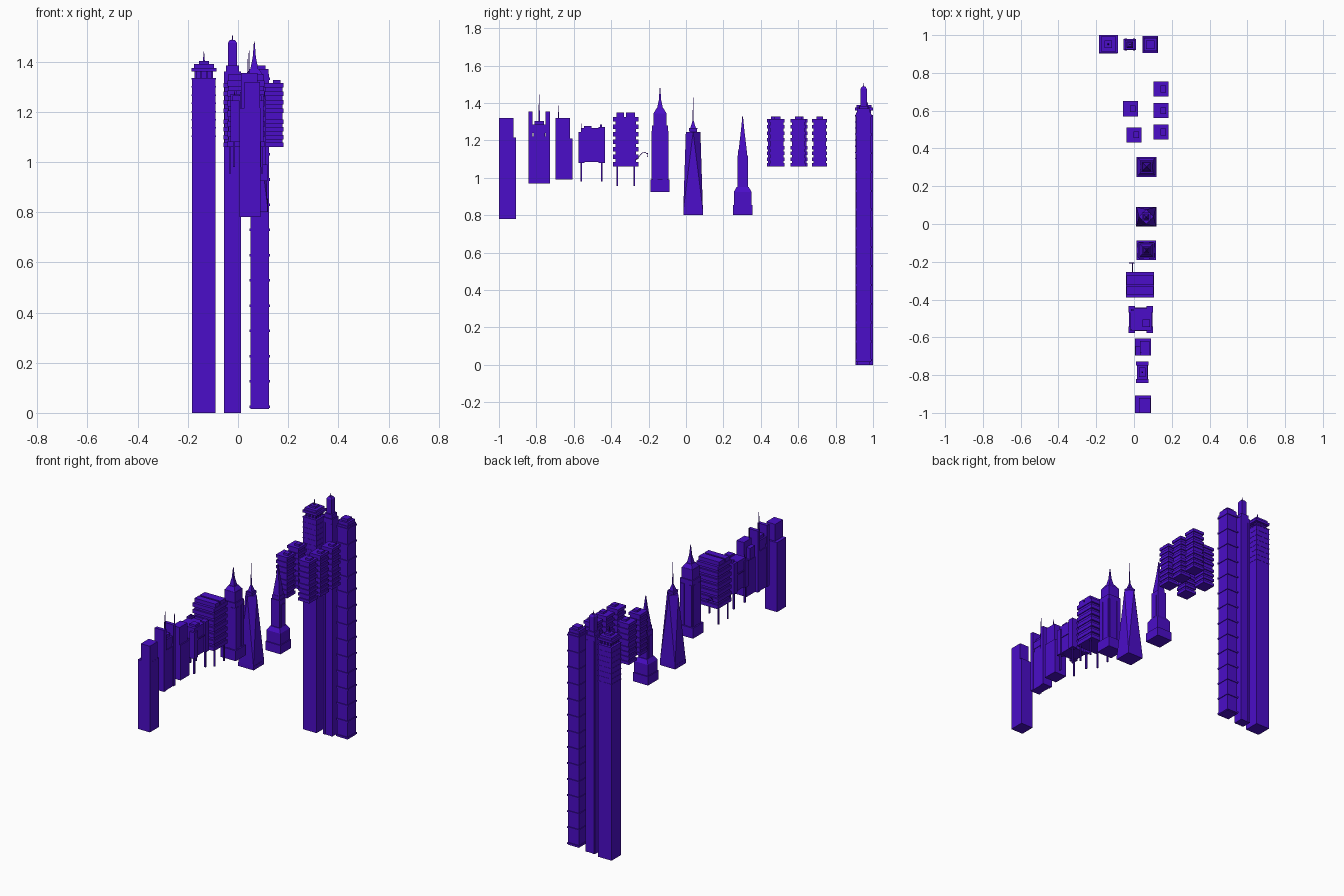
import bpy, bmesh, math
from mathutils import Vector

mat = bpy.data.materials.new("indigo")
mat.diffuse_color = (0.07, 0.004, 0.58, 1)


class Tower:
    """Collects simple solids around a centre point into one object."""
    def __init__(self, name, cx, cy):
        self.name, self.cx, self.cy = name, cx, cy
        self.bm = bmesh.new()

    def loft(self, z0, z1, w0, d0, w1, d1, x=0, y=0):
        lo, hi = [], []
        for sx, sy in ((-1, -1), (1, -1), (1, 1), (-1, 1)):
            px, py = self.cx + x, self.cy + y
            lo.append(self.bm.verts.new((px + sx*w0/2, py + sy*d0/2, z0)))
            hi.append(self.bm.verts.new((px + sx*w1/2, py + sy*d1/2, z1)))
        self.bm.faces.new(lo[::-1])
        self.bm.faces.new(hi)
        for i in range(4):
            j = (i + 1) % 4
            self.bm.faces.new((lo[i], lo[j], hi[j], hi[i]))

    def box(self, z0, z1, w, d, x=0, y=0):
        self.loft(z0, z1, w, d, w, d, x, y)

    def floors(self, z0, z1, w, d, n, t, x=0, y=0):
        p = (z1 - z0 - t) / (n - 1)
        for i in range(n):
            self.box(z0 + i*p, z0 + i*p + t, w, d, x, y)

    def spire(self, z0, z1, w, x=0, y=0):
        self.loft(z0, z1, w, w, w*0.2, w*0.2, x, y)

    def done(self):
        me = bpy.data.meshes.new(self.name)
        self.bm.to_mesh(me)
        self.bm.free()
        me.materials.append(mat)
        ob = bpy.data.objects.new(self.name, me)
        bpy.context.collection.objects.link(ob)
        return ob


# tall square tower with colonnade crown
t = Tower("colonnade_tower", -0.136, 0.952)
t.box(0, 1.33, 0.094, 0.094)
t.floors(1.1, 1.335, 0.097, 0.097, 8, 0.006)
t.box(1.33, 1.36, 0.06, 0.06)
for i in range(4):
    for s in (-1, 1):
        o = -0.033 + i*0.022
        t.box(1.33, 1.36, 0.007, 0.007, o, s*0.033)
        t.box(1.33, 1.36, 0.007, 0.007, s*0.033, o)
t.box(1.36, 1.375, 0.1, 0.095)
t.box(1.375, 1.39, 0.08, 0.08)
t.box(1.39, 1.402, 0.04, 0.04)
t.spire(1.40, 1.44, 0.008)
t.done()

# slender tower with tall narrow top
t = Tower("slender_tower", -0.022, 0.95)
t.box(0, 1.36, 0.066, 0.06)
for s in (-1, 1):
    t.box(0, 1.33, 0.012, 0.064, s*0.022)
t.box(1.36, 1.385, 0.052, 0.05)
t.box(1.385, 1.475, 0.036, 0.034)
t.loft(1.475, 1.487, 0.036, 0.034, 0.02, 0.02)
t.spire(1.487, 1.508, 0.006)
t.done()

# tower with regular ledges
t = Tower("ledged_tower", 0.087, 0.95)
t.box(0.015, 1.35, 0.074, 0.08)
for i in range(14):
    t.box(0.02 + i*0.1006, 0.03 + i*0.1006, 0.082, 0.09)
t.box(1.35, 1.37, 0.07, 0.07)
t.box(1.37, 1.385, 0.045, 0.045)
t.done()

# cluster of floor-stacked apartment blocks
for i, (x, y) in enumerate(((0.143, 0.715), (0.143, 0.60), (0.143, 0.487),
                            (-0.019, 0.61), (0.0, 0.472))):
    t = Tower(f"apartment_block_{i+1}", x, y)
    t.box(1.065, 1.31, 0.068, 0.068)
    t.floors(1.06, 1.17, 0.078, 0.08, 4, 0.018)
    t.floors(1.195, 1.315, 0.078, 0.08, 4, 0.018)
    t.box(1.31, 1.327, 0.03, 0.035, 0.012, 0)
    t.done()

# stepped tower with pyramid roof
t = Tower("pyramid_roof_tower", 0.067, 0.303)
t.box(0.80, 0.855, 0.105, 0.106)
t.box(0.855, 0.925, 0.095, 0.094)
t.loft(0.925, 0.95, 0.095, 0.094, 0.065, 0.066)
t.box(0.95, 1.12, 0.06, 0.057)
for s in (-1, 1):
    t.box(0.95, 1.09, 0.068, 0.03)
t.box(1.12, 1.145, 0.05, 0.048)
t.loft(1.145, 1.26, 0.046, 0.044, 0.017, 0.017)
t.spire(1.26, 1.33, 0.017)
t.done()

# twisted-facet tower: square base, diamond top, eight triangles, open below
t = Tower("faceted_tower", 0.065, 0.038)
t.box(0.80, 0.825, 0.107, 0.105)
def ring(r, z, a0):
    return [t.bm.verts.new((0.065 + r*math.cos(a0 + k*math.pi/2),
                            0.038 + r*math.sin(a0 + k*math.pi/2), z)) for k in range(4)]
lo = ring(0.0525*math.sqrt(2), 0.825, math.pi/4)
hi = ring(0.039, 1.245, 0)
for k in range(4):
    t.bm.faces.new((lo[k-1], lo[k], hi[k]))
    t.bm.faces.new((lo[k], hi[(k+1) % 4], hi[k]))
t.bm.faces.new(hi)
t.loft(1.245, 1.265, 0.04, 0.04, 0.045, 0.045)
t.loft(1.265, 1.305, 0.03, 0.03, 0.006, 0.006)
t.spire(1.30, 1.44, 0.006)
t.done()

# setback tower with needle
t = Tower("needle_tower", 0.065, -0.139)
t.box(0.925, 0.99, 0.105, 0.104)
t.box(0.99, 1.28, 0.086, 0.084)
for s in (-1, 1):
    t.box(0.99, 1.25, 0.024, 0.09, s*0.026)
    t.box(0.99, 1.25, 0.092, 0.024, 0, s*0.026)
t.box(1.28, 1.345, 0.074, 0.072)
t.loft(1.345, 1.37, 0.07, 0.068, 0.04, 0.04)
t.loft(1.37, 1.41, 0.032, 0.032, 0.016, 0.016)
t.spire(1.41, 1.48, 0.014)
t.done()

# wide block with projecting floors on stilts
t = Tower("stilted_slab_block", 0.032, -0.322)
t.box(1.06, 1.32, 0.138, 0.112)
t.floors(1.06, 1.325, 0.148, 0.134, 7, 0.024)
t.box(1.32, 1.348, 0.144, 0.04, 0, -0.03)
t.box(1.32, 1.348, 0.144, 0.05, 0, 0.025)
for sx in (-1, 1):
    for sy in (-1, 1):
        t.box(0.955, 1.06, 0.008, 0.008, sx*0.064, sy*0.046)
t.done()

# curved arm lamp
cu = bpy.data.curves.new("curved_arm", "CURVE")
cu.dimensions = "3D"
cu.bevel_depth, cu.bevel_resolution = 0.002, 1
sp = cu.splines.new("POLY")
pts = [(-0.265, 1.095), (-0.25, 1.115), (-0.235, 1.132), (-0.22, 1.136), (-0.209, 1.13), (-0.205, 1.112)]
sp.points.add(len(pts) - 1)
for p, (y, z) in zip(sp.points, pts):
    p.co = (-0.008, y, z, 1)
cu.materials.append(mat)
bpy.context.collection.objects.link(bpy.data.objects.new("curved_arm", cu))
t = Tower("arm_crossbar", -0.012, -0.207)
t.box(1.126, 1.132, 0.03, 0.005)
t.done()

# quartered block on stilts
t = Tower("stilted_quarter_block", 0.036, -0.505)
t.box(1.085, 1.265, 0.115, 0.115)
for sx in (-1, 1):
    for sy in (-1, 1):
        t.box(1.08, 1.245 if sy < 0 else 1.272, 0.034, 0.034, sx*0.048, sy*0.054)
        t.box(0.98, 1.08, 0.009, 0.009, sx*0.052, sy*0.055)
t.box(1.185, 1.193, 0.124, 0.124)
t.box(1.265, 1.278, 0.04, 0.04, 0.03, -0.02)
t.box(1.265, 1.285, 0.012, 0.012, -0.045, 0.05)
t.spire(1.245, 1.29, 0.005, -0.05, -0.055)
t.done()

# bundled tower with offset mast
t = Tower("bundled_tower", 0.047, -0.652)
t.box(0.99, 1.21, 0.084, 0.09)
t.box(1.21, 1.32, 0.05, 0.078, 0.01, -0.006)
t.box(1.21, 1.28, 0.03, 0.05, -0.025, -0.018)
t.spire(1.28, 1.41, 0.006, -0.01, -0.03)
t.done()

# tower between two end slabs
t = Tower("twin_slab_tower", 0.044, -0.785)
t.box(0.97, 1.22, 0.058, 0.112)
for s in (-1, 1):
    t.box(0.97, 1.355, 0.066, 0.022, 0, s*0.046)
t.box(1.22, 1.24, 0.05, 0.06)
t.box(1.24, 1.285, 0.056, 0.08)
t.box(1.285, 1.305, 0.036, 0.05)
t.spire(1.305, 1.445, 0.009)
t.done()

# stepped monolith
t = Tower("stepped_monolith", 0.047, -0.9545)
t.box(0.78, 1.215, 0.084, 0.091)
t.box(1.215, 1.32, 0.062, 0.079, 0.01, -0.006)
t.done()
